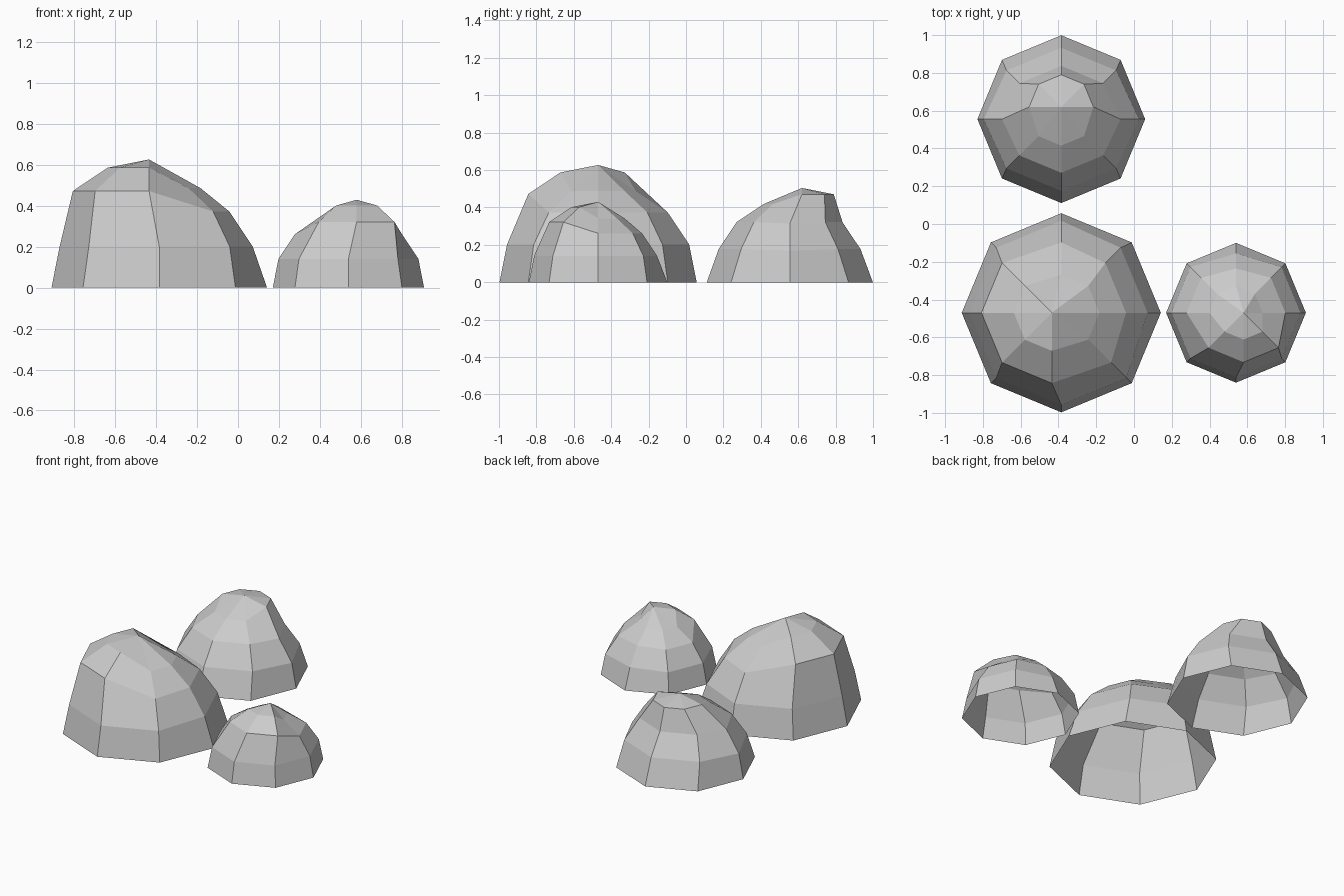
import bpy, bmesh
from math import sin, cos, pi
from mathutils import Vector

if "Cube" in bpy.data.objects:
    bpy.data.objects.remove(bpy.data.objects["Cube"])

SIDES, RINGS = 8, 4   # eight-sided hemisphere, rings every 22.5 degrees
TOP = RINGS


def boulder(name, centre, radius, moves):
    """Open-bottomed faceted dome; each move shifts (rings, columns) by an offset.
    Column 0 points to +x, columns run anticlockwise in 45 degree steps."""
    def shifted(ring, col, co):
        for rings, cols, offset in moves:
            if ring in rings and (col in cols or ring == TOP):
                co = co + Vector(offset)
        return co

    bm = bmesh.new()
    c = Vector((*centre, 0))
    loops = []
    for r in range(RINGS):
        e = r * pi / 2 / RINGS
        loops.append([bm.verts.new(shifted(r, s, c + radius * Vector((
            cos(e) * cos(2 * pi * s / SIDES),
            cos(e) * sin(2 * pi * s / SIDES), sin(e))))) for s in range(SIDES)])
    apex = bm.verts.new(shifted(TOP, 0, c + Vector((0, 0, radius))))
    for s in range(SIDES):
        n = (s + 1) % SIDES
        for low, high in zip(loops, loops[1:]):
            bm.faces.new((low[s], low[n], high[n], high[s]))
        bm.faces.new((loops[-1][s], loops[-1][n], apex))
    mesh = bpy.data.meshes.new(name)
    bm.to_mesh(mesh)
    bm.free()
    obj = bpy.data.objects.new(name, mesh)
    bpy.context.collection.objects.link(obj)


# Large boulder: left side lifted, right side pressed in
boulder("large_boulder", (-0.385, -0.47), 0.527, [
    ((2, 3, TOP), (3, 4, 5, 6), (-0.05, 0, 0.10)),
    ((1, 2), (0, 1), (-0.03, 0, 0))])

# Small boulder: front lifted, back pressed in
boulder("small_boulder", (0.54, -0.47), 0.37, [
    ((2, 3, TOP), (5, 6, 7), (0.04, 0, 0.06)),
    ((1, 2), (2,), (0, -0.027, 0))])

# Back boulder: crown lifted backwards, front and back pressed in
boulder("back_boulder", (-0.385, 0.555), 0.444, [
    ((3, TOP), (0, 1, 2, 3, 4), (0, 0.065, 0.06)),
    ((1, 2), (1, 2, 3), (0, -0.032, 0.007)),
    ((1, 2, 3), (5, 6, 7), (0, 0.03, 0.008))])
